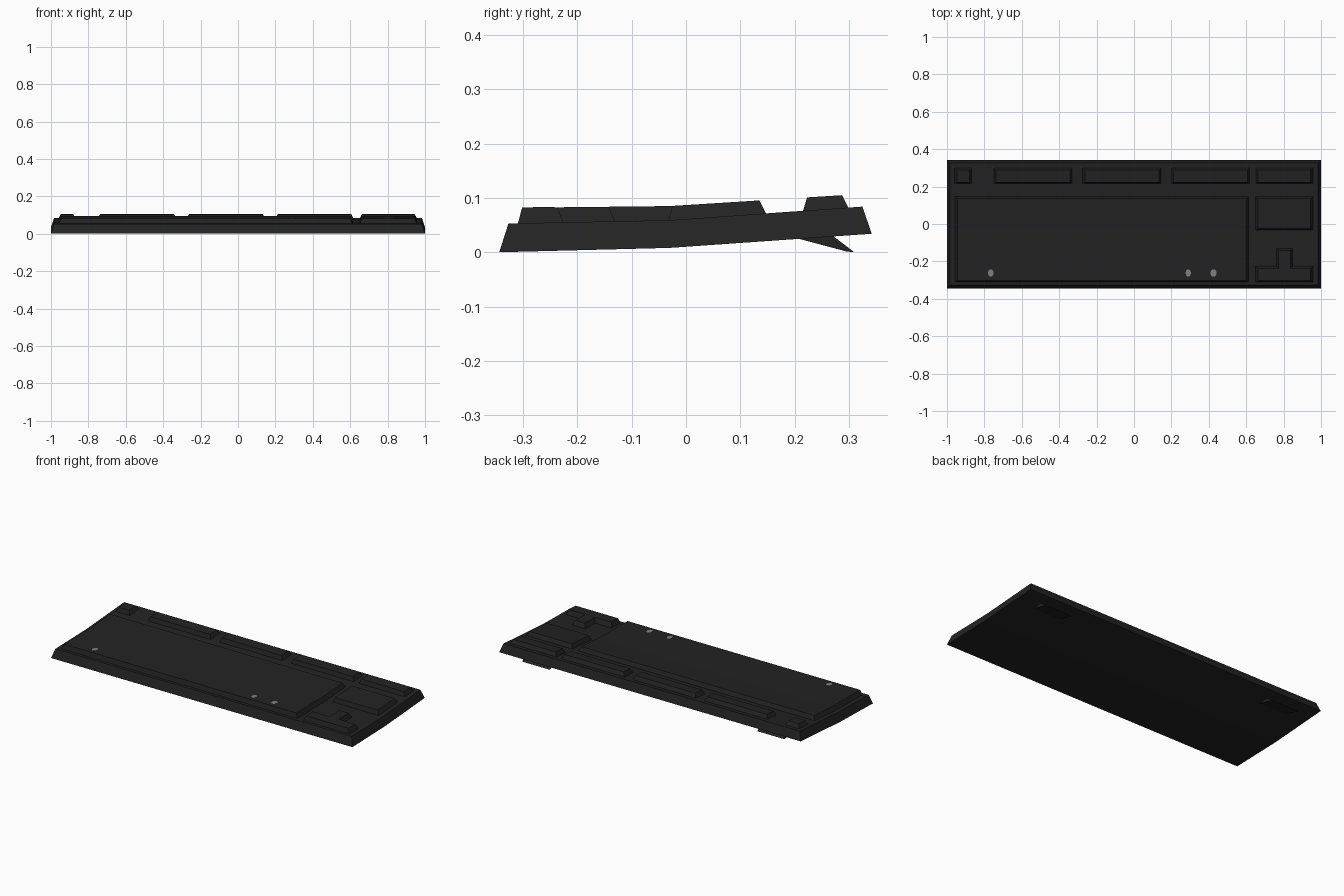
import bpy, bmesh, math

if "Cube" in bpy.data.objects:
    bpy.data.objects.remove(bpy.data.objects["Cube"])


def make_mat(name, v):
    m = bpy.data.materials.new(name)
    m.diffuse_color = (v, v, v, 1)
    m.use_nodes = True
    m.node_tree.nodes["Principled BSDF"].inputs["Base Color"].default_value = m.diffuse_color
    return m


BLACK = make_mat("matte black", 0.0165)
GREY = make_mat("legend grey", 0.22)


def lerp(points, y):
    # height of a bent line at y
    for (y0, z0), (y1, z1) in zip(points, points[1:]):
        if y <= y1:
            break
    return z0 + (z1 - z0) * (y - y0) / (y1 - y0)


DECK = [(-0.327, 0.053), (-0.03, 0.059), (0.325, 0.084)]
KEYTOP = [(-0.302, 0.082), (-0.03, 0.085), (0.287, 0.105)]


def finish(name, bm, mat):
    bmesh.ops.recalc_face_normals(bm, faces=bm.faces)
    me = bpy.data.meshes.new(name)
    bm.to_mesh(me)
    bm.free()
    me.materials.append(mat)
    ob = bpy.data.objects.new(name, me)
    bpy.context.collection.objects.link(ob)
    return ob


def loft(name, x0, x1, bottom, top, inset):
    # slab with matching bottom and top side-profiles, narrower at the top
    bm = bmesh.new()
    rings = []
    for (yb, zb), (yt, zt) in zip(bottom, top):
        rings.append([bm.verts.new(p) for p in (
            (x0, yb, zb), (x1, yb, zb), (x1 - inset, yt, zt), (x0 + inset, yt, zt))])
    for a, b in zip(rings, rings[1:]):
        for i in range(4):
            j = (i + 1) % 4
            bm.faces.new((a[i], a[j], b[j], b[i]))
    bm.faces.new(rings[0])
    bm.faces.new(rings[-1])
    return finish(name, bm, BLACK)


def key_block(name, x0, x1, y0, y1, front=0.008):
    # tapered block following the bent deck
    mid = [-0.03] if y0 < -0.04 and y1 > -0.02 else []
    yb = [y0] + mid + [y1]
    yt = [y0 + front] + mid + [y1 - 0.0125]
    loft(name, x0, x1, [(y, lerp(DECK, y) - 0.002) for y in yb],
         [(y, lerp(KEYTOP, y)) for y in yt], 0.0125)


# case
loft("case", -1, 1, [(-0.344, 0), (-0.03, 0.008), (0.342, 0.034)], DECK, 0.017)

# key clusters
key_block("main_keys", -0.957, 0.612, -0.31, 0.148)
key_block("navigation_keys", 0.65, 0.957, -0.033, 0.148)
key_block("arrow_row", 0.65, 0.957, -0.31, -0.225)
key_block("up_arrow_key", 0.76, 0.848, -0.2375, -0.13, front=0)

# function row
for name, x0, x1 in (("escape_key", -0.96, -0.868), ("function_keys_a", -0.75, -0.33),
                     ("function_keys_b", -0.275, 0.145), ("function_keys_c", 0.20, 0.618),
                     ("system_keys", 0.65, 0.957)):
    key_block(name, x0, x1, 0.215, 0.30)

# fold-out feet
for side, x0 in (("left", -0.87), ("right", 0.69)):
    loft("foot_" + side, x0, x0 + 0.18,
         [(0.205, 0.0255), (0.295, 0.0015), (0.31, 0.0)],
         [(0.215, 0.029), (0.26, 0.032), (0.268, 0.032)], 0)

# plain round marks on the front key row
for i, (x, rx) in enumerate(((-0.766, 0.015), (0.29, 0.014), (0.425, 0.016))):
    bm = bmesh.new()
    bmesh.ops.create_cone(bm, cap_ends=True, segments=16, radius1=1, radius2=1, depth=1)
    bmesh.ops.scale(bm, vec=(rx, 0.02, 0.0016), verts=bm.verts)
    bmesh.ops.translate(bm, vec=(x, -0.262, lerp(KEYTOP, -0.262)), verts=bm.verts)
    finish("key_mark_%d" % (i + 1), bm, GREY)
